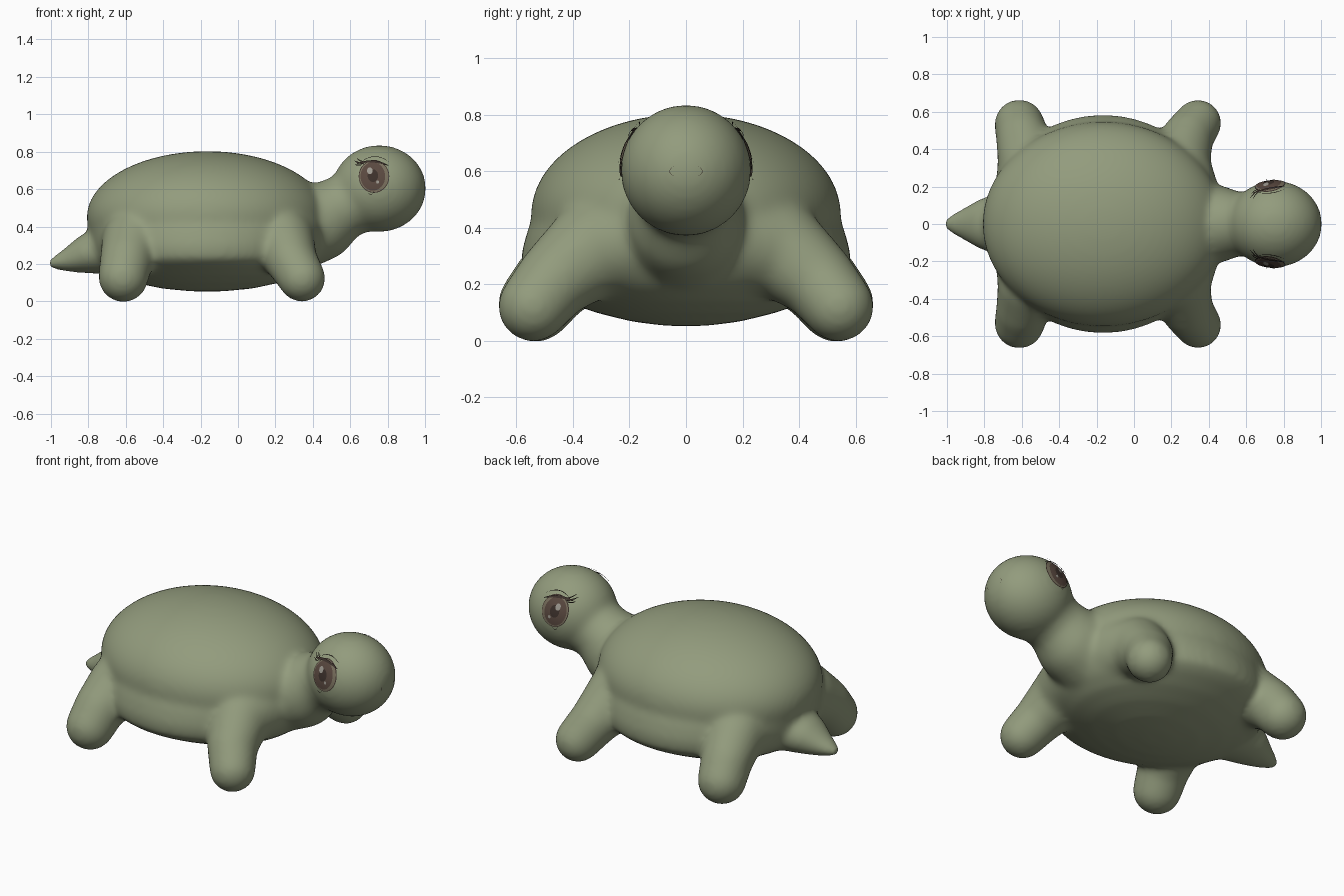
import bpy, bmesh, math
from mathutils import Vector, Matrix

cube = bpy.data.objects.get("Cube")
if cube:
    bpy.data.objects.remove(cube, do_unlink=True)


def material(name, rgb):
    m = bpy.data.materials.new(name)
    m.use_nodes = True
    m.diffuse_color = (*rgb, 1)
    bsdf = next(n for n in m.node_tree.nodes if n.type == 'BSDF_PRINCIPLED')
    bsdf.inputs["Base Color"].default_value = (*rgb, 1)
    bsdf.inputs["Roughness"].default_value = 0.8
    return m


GREEN = material("olive green", (0.29, 0.33, 0.205))
BROWN = material("eye brown", (0.10, 0.065, 0.05))
DARK = material("dark lash", (0.045, 0.03, 0.024))
TAN = material("eye tan", (0.19, 0.16, 0.11))
GLINT = material("eye glint", (0.34, 0.32, 0.28))


def finish(bm, name, mat):
    me = bpy.data.meshes.new(name)
    bm.to_mesh(me)
    bm.free()
    me.materials.append(mat)
    ob = bpy.data.objects.new(name, me)
    bpy.context.collection.objects.link(ob)
    for p in me.polygons:
        p.use_smooth = True
    return ob


def ball(bm, centre, radii, detail=3):
    mat = Matrix.Translation(centre) @ Matrix.Diagonal((*radii, 1))
    bmesh.ops.create_icosphere(bm, subdivisions=detail, radius=1, matrix=mat)


def limb(bm, path, widen=1.0, steps=10):
    """Run balls along a path of (centre, radius), to be fused later."""
    for (a, ra), (b, rb) in zip(path, path[1:]):
        for i in range(steps + 1):
            t = i / steps
            r = ra + (rb - ra) * t
            ball(bm, Vector(a).lerp(Vector(b), t), (r, r * widen, r))


# Body: stacked elliptical rings (height, length radius, width radius)
BODY_X = -0.165
RINGS = [(0.053, 0.08, 0.07), (0.068, 0.24, 0.19), (0.10, 0.39, 0.32),
         (0.14, 0.50, 0.43), (0.19, 0.57, 0.53), (0.23, 0.605, 0.58),
         (0.30, 0.625, 0.585), (0.38, 0.635, 0.565), (0.46, 0.62, 0.53),
         (0.58, 0.57, 0.48), (0.70, 0.40, 0.34)]
bm = bmesh.new()
loops = []
for z, rx, ry in RINGS:
    loops.append([bm.verts.new((BODY_X + rx * math.cos(a), ry * math.sin(a), z))
                  for a in (math.tau * i / 48 for i in range(48))])
for lo, hi in zip(loops, loops[1:]):
    for i in range(48):
        j = (i + 1) % 48
        bm.faces.new((lo[i], lo[j], hi[j], hi[i]))
bm.faces.new(loops[0][::-1])
bm.faces.new(loops[-1])

# Shell dome, fused softly into the body
ball(bm, (BODY_X, 0, 0.45), (0.645, 0.548, 0.353), 5)

# Neck, head and tail
limb(bm, [((0.32, 0, 0.40), 0.235), ((0.43, 0, 0.42), 0.21),
          ((0.54, 0, 0.495), 0.172), ((0.66, 0, 0.55), 0.18)])
ball(bm, (0.755, 0, 0.603), (0.251, 0.232, 0.233), 4)
limb(bm, [((-0.66, 0, 0.28), 0.14), ((-0.79, 0, 0.258), 0.11),
          ((-0.89, 0, 0.225), 0.07), ((-0.985, 0, 0.203), 0.033)], 1.3)

# Legs with broad shoulders and hips, mirrored
for s in (1, -1):
    limb(bm, [((0.28, s * 0.12, 0.36), 0.19), ((0.235, s * 0.32, 0.33), 0.175),
              ((0.285, s * 0.46, 0.22), 0.14), ((0.342, s * 0.54, 0.122), 0.127)])
    limb(bm, [((-0.58, s * 0.12, 0.31), 0.17), ((-0.56, s * 0.33, 0.32), 0.17),
              ((-0.595, s * 0.46, 0.22), 0.145), ((-0.613, s * 0.533, 0.128), 0.135)])
body = finish(bm, "body", GREEN)
fuse = body.modifiers.new("fuse", 'REMESH')
fuse.mode = 'VOXEL'
fuse.voxel_size = 0.014
fuse.use_smooth_shade = True
soft = body.modifiers.new("soften", 'SMOOTH')
soft.factor = 0.5
soft.iterations = 30

# Painted details are dropped onto the finished head surface
bpy.context.view_layer.update()
skin = body.evaluated_get(bpy.context.evaluated_depsgraph_get())


def on_side(side, lift):
    def place(u, v):
        hit, co, _, _ = skin.ray_cast(Vector((u, side, v)), Vector((0, -side, 0)))
        return Vector((u, (co.y if hit else 0) + side * lift, v))
    return place


def on_nose(u, v):
    hit, co, _, _ = skin.ray_cast(Vector((2, u, v)), Vector((-1, 0, 0)))
    return Vector((co.x + 0.002, u, v))


def face_out(bm, way):
    for f in bm.faces:
        f.normal_update()
        if f.normal.dot(way) < 0:
            f.normal_flip()


def disc(name, centre, ru, rv, mat, place, way, n=32, rings=5):
    bm = bmesh.new()
    mid = bm.verts.new(place(*centre))
    last = None
    for k in range(1, rings + 1):
        ring = [bm.verts.new(place(centre[0] + ru * k / rings * math.cos(math.tau * i / n),
                                   centre[1] + rv * k / rings * math.sin(math.tau * i / n)))
                for i in range(n)]
        for i in range(n):
            j = (i + 1) % n
            bm.faces.new((last[i], last[j], ring[j], ring[i]) if last
                         else (mid, ring[i], ring[j]))
        last = ring
    face_out(bm, way)
    finish(bm, name, mat)


def stroke(name, a, b, bulge, width, mat, place, way, n=12):
    """Tapered, curved brush mark from a to b."""
    bm = bmesh.new()
    a, b = Vector(a), Vector(b)
    side = Vector((-(b - a).y, (b - a).x)).normalized()
    rows = []
    for i in range(n + 1):
        t = i / n
        arch = 4 * t * (1 - t)
        p = a.lerp(b, t) + side * bulge * arch
        w = side * width * (0.25 + 0.75 * arch) / 2
        rows.append([bm.verts.new(place(*(p + w))), bm.verts.new(place(*(p - w)))])
    for r, q in zip(rows, rows[1:]):
        bm.faces.new((r[0], r[1], q[1], q[0]))
    face_out(bm, way)
    finish(bm, name, mat)


EYE = (0.727, 0.668)
for s, label in ((1, "left"), (-1, "right")):
    way = Vector((0, s, 0))
    layers = [("outline", 0, 0, 0.082, 0.088, DARK), ("white", 0, 0, 0.078, 0.084, TAN),
              ("iris", -0.006, 0, 0.066, 0.076, BROWN),
              ("pupil", -0.006, 0.004, 0.028, 0.034, DARK),
              ("glint", -0.022, 0.03, 0.015, 0.018, GLINT),
              ("small_glint", 0.02, -0.03, 0.008, 0.009, GLINT)]
    for k, (part, du, dv, ru, rv, mat) in enumerate(layers):
        disc(f"{label}_eye_{part}", (EYE[0] + du, EYE[1] + dv), ru, rv, mat,
             on_side(s, 0.004 + 0.0015 * k), way)
    # Lashes, eyelid crease and lower mark
    marks = [("upper_lash", (0.635, 0.735), (0.805, 0.725), 0.018, 0.012),
             ("lash_a", (0.622, 0.752), (0.675, 0.737), -0.004, 0.007),
             ("lash_b", (0.635, 0.765), (0.685, 0.742), -0.004, 0.006),
             ("lash_c", (0.625, 0.732), (0.665, 0.732), -0.004, 0.006),
             ("lid_crease", (0.66, 0.748), (0.805, 0.748), 0.026, 0.003),
             ("lower_mark", (0.692, 0.59), (0.728, 0.59), -0.02, 0.003)]
    for part, a, b, bulge, width in marks:
        stroke(f"{label}_{part}", a, b, bulge, width, DARK, on_side(s, 0.014), way)
    # Nostril arc
    stroke(f"{label}_nostril", (s * 0.042, 0.582), (s * 0.042, 0.618), s * -0.016, 0.002,
           DARK, on_nose, Vector((1, 0, 0)))
